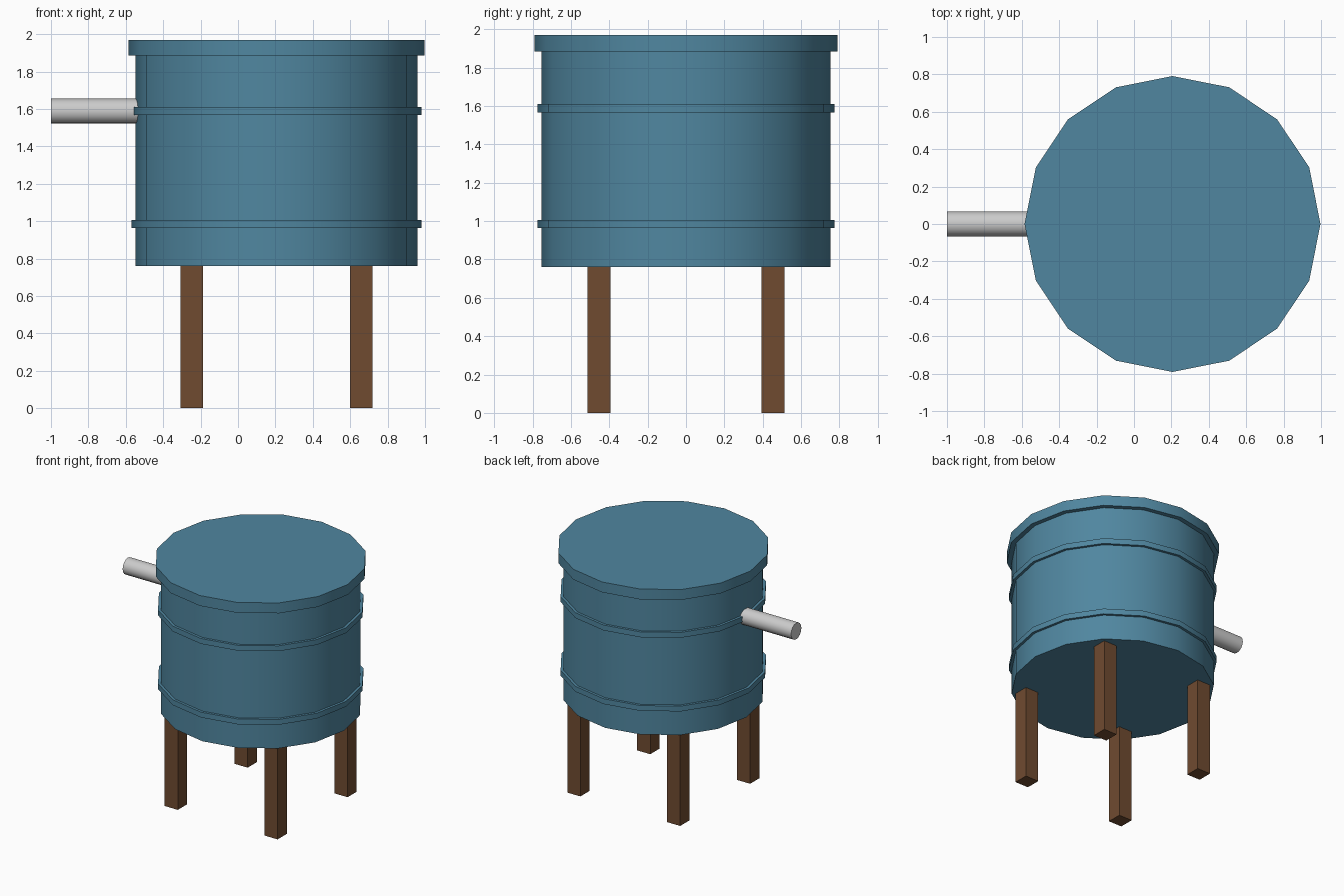
import bpy
import math

if "Cube" in bpy.data.objects:
    bpy.data.objects.remove(bpy.data.objects["Cube"])

CX = 0.206            # barrel axis
SIDES = 16


def material(name, rgb):
    m = bpy.data.materials.new(name)
    m.diffuse_color = (*rgb, 1)
    m.use_nodes = True
    m.node_tree.nodes["Principled BSDF"].inputs["Base Color"].default_value = m.diffuse_color
    return m


blue = material("blue_paint", (0.08, 0.24, 0.35))
brown = material("brown_wood", (0.16, 0.07, 0.03))


def finish(ob, name, mat=None, smooth=True):
    ob.name = name
    if mat:
        ob.data.materials.append(mat)
    if smooth:
        bpy.ops.object.shade_smooth_by_angle(angle=math.radians(30))


def drum(name, radius, z0, z1):
    bpy.ops.mesh.primitive_cylinder_add(
        vertices=SIDES, radius=radius, depth=z1 - z0,
        location=(CX, 0, (z0 + z1) / 2), rotation=(0, 0, math.pi / 2))
    finish(bpy.context.object, name, blue)


def hoop(name, r_out, r_in, z0, z1):
    # rectangular section swept round the axis
    section = [(r_out, z0), (r_out, z1), (r_in, z1), (r_in, z0)]
    verts, faces = [], []
    for i in range(SIDES):
        a = 2 * math.pi * i / SIDES
        verts += [(r * math.cos(a), r * math.sin(a), z) for r, z in section]
        j = (i + 1) % SIDES
        for k in range(4):
            n = (k + 1) % 4
            faces.append((i * 4 + k, j * 4 + k, j * 4 + n, i * 4 + n))
    me = bpy.data.meshes.new(name)
    me.from_pydata(verts, [], faces)
    ob = bpy.data.objects.new(name, me)
    ob.location.x = CX
    bpy.context.collection.objects.link(ob)
    bpy.ops.object.select_all(action='DESELECT')
    bpy.context.view_layer.objects.active = ob
    ob.select_set(True)
    finish(ob, name, blue)


# Barrel, lid and hoops
drum("barrel", 0.754, 0.76, 1.89)
drum("lid", 0.791, 1.885, 1.97)
hoop("lower_hoop", 0.775, 0.74, 0.963, 1.007)
hoop("upper_hoop", 0.775, 0.74, 1.567, 1.611)

# Outlet pipe on the left, running into the barrel wall
bpy.ops.mesh.primitive_cylinder_add(
    vertices=16, radius=0.067, depth=0.5,
    location=(-0.75, 0, 1.588), rotation=(0, math.pi / 2, 0))
finish(bpy.context.object, "pipe")

# Four square legs
for sx, side in ((-1, "left"), (1, "right")):
    for sy, end in ((-1, "front"), (1, "back")):
        bpy.ops.mesh.primitive_cube_add(
            size=1, location=(CX + sx * 0.453, sy * 0.453, 0.38))
        leg = bpy.context.object
        leg.scale = (0.119, 0.119, 0.76)
        finish(leg, f"{end}_{side}_leg", brown, smooth=False)
